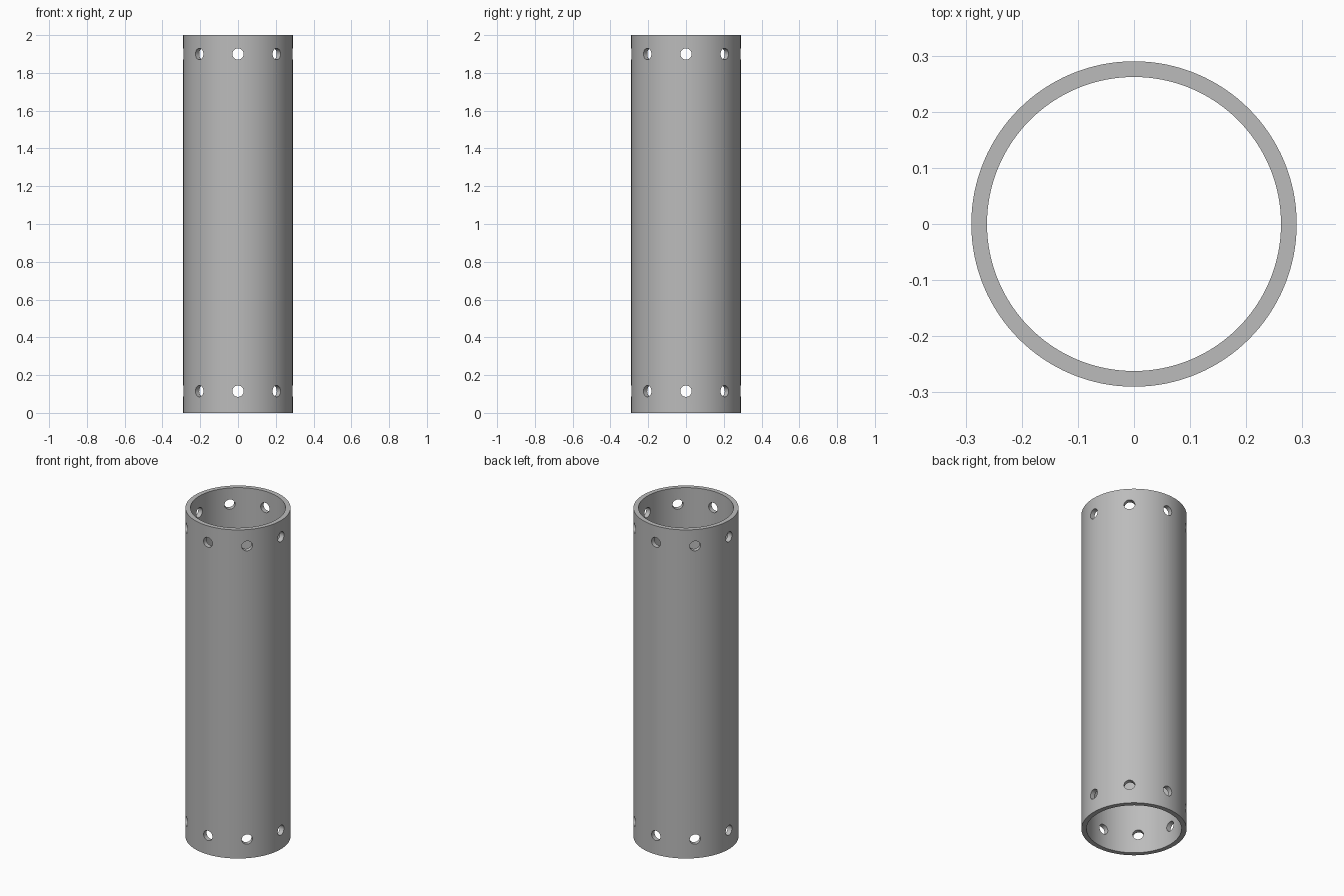
import bpy
import bmesh
import math
from mathutils import Matrix, Vector

OUTER, INNER, HEIGHT = 0.29, 0.262, 2.0
HOLE_RADIUS, HOLE_ROWS, HOLES = 0.03, (0.115, 1.9), 8
SEGMENTS = 128

default = bpy.data.objects.get("Cube")
if default:
    bpy.data.objects.remove(default, do_unlink=True)

# Plain grey metal
grey = bpy.data.materials.new("grey metal")
grey.use_nodes = True
colour = (0.5, 0.5, 0.5, 1)
grey.diffuse_color = colour
grey.node_tree.nodes["Principled BSDF"].inputs["Base Color"].default_value = colour


def make_object(name, bm):
    bmesh.ops.recalc_face_normals(bm, faces=bm.faces)
    mesh = bpy.data.meshes.new(name)
    bm.to_mesh(mesh)
    bm.free()
    mesh.materials.append(grey)
    obj = bpy.data.objects.new(name, mesh)
    bpy.context.collection.objects.link(obj)
    return obj


# Tube wall: a rectangular section spun around the z axis
bm = bmesh.new()
section = [(INNER, 0), (OUTER, 0), (OUTER, HEIGHT), (INNER, HEIGHT)]
verts = [bm.verts.new((r, 0, z)) for r, z in section]
edges = [bm.edges.new((verts[i], verts[(i + 1) % 4])) for i in range(4)]
bmesh.ops.spin(bm, geom=verts + edges, cent=(0, 0, 0), axis=(0, 0, 1),
               angle=math.tau, steps=SEGMENTS, use_merge=True)
bmesh.ops.remove_doubles(bm, verts=bm.verts, dist=1e-5)
tube = make_object("tube", bm)

# Radial drills for the two rings of holes
bm = bmesh.new()
for z in HOLE_ROWS:
    for i in range(HOLES):
        turn = Matrix.Rotation(math.tau * i / HOLES, 4, "Z")
        place = Matrix.Translation(Vector(((OUTER + INNER) / 2, 0, z)))
        lay = Matrix.Rotation(math.pi / 2, 4, "Y")
        bmesh.ops.create_cone(bm, cap_ends=True, segments=32, depth=0.1,
                              radius1=HOLE_RADIUS, radius2=HOLE_RADIUS,
                              matrix=turn @ place @ lay)
drills = make_object("hole_drills", bm)
drills.hide_render = True

# Drill the holes, then discard the drills
cut = tube.modifiers.new("holes", "BOOLEAN")
cut.operation = "DIFFERENCE"
cut.solver = "EXACT"
cut.object = drills
bpy.ops.object.select_all(action="DESELECT")
tube.select_set(True)
bpy.context.view_layer.objects.active = tube
bpy.ops.object.modifier_apply(modifier=cut.name)
bpy.data.objects.remove(drills, do_unlink=True)

bpy.ops.object.shade_smooth_by_angle(angle=math.radians(30))
